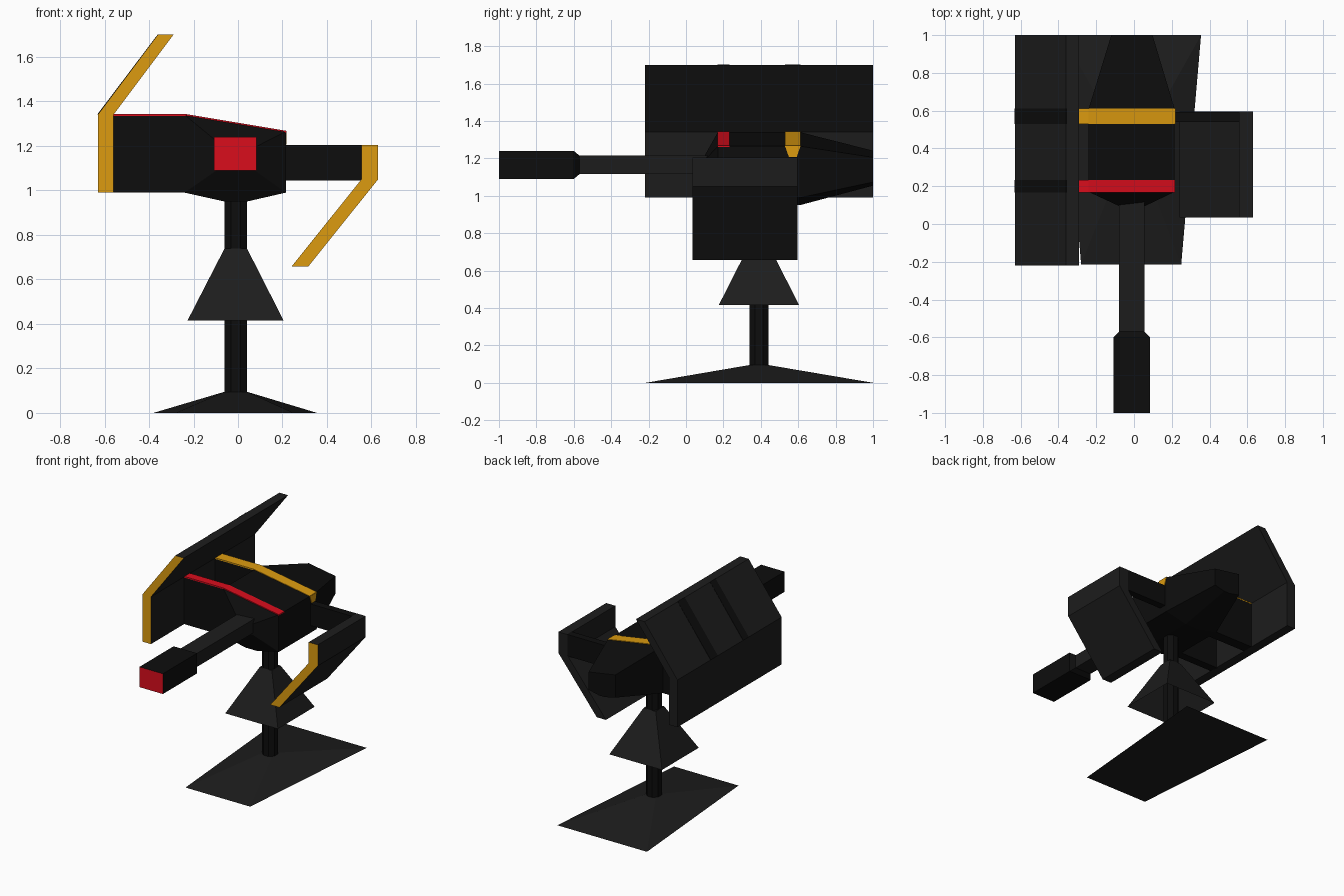
import bpy, bmesh, math

if "Cube" in bpy.data.objects:
    bpy.data.objects.remove(bpy.data.objects["Cube"])


def material(name, rgb):
    m = bpy.data.materials.new(name)
    m.diffuse_color = (*rgb, 1)
    m.use_nodes = True
    m.node_tree.nodes["Principled BSDF"].inputs["Base Color"].default_value = m.diffuse_color
    return m


BLACK = material("black", (0.004, 0.004, 0.004))
DARK = material("dark_grey", (0.012, 0.012, 0.012))
RED = material("red", (0.7, 0.004, 0.012))
GOLD = material("gold", (0.72, 0.33, 0.005))


def loft(name, rings, mat, front=None, caps=(True, True)):
    """Skin a series of equal-sized rings; optionally colour the first cap."""
    bm = bmesh.new()
    vs = [[bm.verts.new(p) for p in r] for r in rings]
    n = len(vs[0])
    for a, b in zip(vs, vs[1:]):
        for i in range(n):
            j = (i + 1) % n
            bm.faces.new((a[i], a[j], b[j], b[i]))
    if caps[0]:
        bm.faces.new(vs[0]).material_index = 1 if front else 0
    if caps[1]:
        bm.faces.new(vs[-1])
    bmesh.ops.recalc_face_normals(bm, faces=bm.faces)
    me = bpy.data.meshes.new(name)
    bm.to_mesh(me)
    bm.free()
    me.materials.append(mat)
    if front:
        me.materials.append(front)
    ob = bpy.data.objects.new(name, me)
    bpy.context.collection.objects.link(ob)
    return ob


def prism(name, profile, y0, y1, mat, front=None):
    """Extrude an (x, z) profile along y."""
    return loft(name, [[(x, y, z) for x, z in profile] for y in (y0, y1)], mat, front)


def rect(x0, x1, a0, a1):
    return [(x0, a0), (x1, a0), (x1, a1), (x0, a1)]


def flat(points, z):
    return [(x, y, z) for x, y in points]


CX, CY = -0.01, 0.39
post_top = rect(CX - 0.05, CX + 0.05, CY - 0.05, CY + 0.05)

# Stand: trapezoid foot, post and open skirt
foot = [(-0.28, -0.215), (0.25, -0.215), (0.355, 1.0), (-0.38, 1.0)]
loft("stand_foot", [flat(foot, 0), flat(post_top, 0.095)], DARK)
ring = [(CX + 0.054 * math.cos(math.pi * (i + 0.5) / 4),
         CY + 0.054 * math.sin(math.pi * (i + 0.5) / 4)) for i in range(8)]
loft("stand_post", [flat(ring, 0.08), flat(ring, 1.0)], BLACK)
skirt = rect(CX - 0.217, CX + 0.215, 0.175, 0.605)
loft("stand_skirt", [flat(skirt, 0.415), flat(post_top, 0.74)], DARK, caps=(False, True))

# Hull with tapered nose and tail
section = [(-0.24, 0.99), (-0.06, 0.95), (0.04, 0.95), (0.215, 0.99),
           (0.215, 1.265), (-0.24, 1.34)]


def hull_ring(y, s):
    cx, cz = -0.01, 1.15
    return [(cx + (x - cx) * s, y, cz + (z - cz) * s) for x, z in section]


loft("hull", [hull_ring(0.095, 0.3), hull_ring(0.17, 1), hull_ring(0.61, 1),
              hull_ring(1.0, 0.48)], BLACK)

# Left struts and the coloured bands running over them and the hull
band = [(-0.57, 1.335), (-0.24, 1.335), (0.217, 1.26),
        (0.217, 1.268), (-0.24, 1.344), (-0.57, 1.344)]
for name, y0, y1, mat in (("front", 0.168, 0.232, RED), ("rear", 0.53, 0.612, GOLD)):
    prism(name + "_strut", rect(-0.57, -0.23, 0.99, 1.336), y0 + 0.001, y1 - 0.001, BLACK)
    prism(name + "_band", band, y0, y1, mat)
    # Dark strip on the sloping outer wing face
    prism(name + "_wing_strip", [(-0.632, 1.342), (-0.36, 1.702), (-0.35, 1.69), (-0.62, 1.34)],
          y0, y1, BLACK)
tab = [(0.53, 1.265), (0.612, 1.265), (0.592, 1.207), (0.55, 1.207)]
loft("band_tab", [[(x, y, z) for y, z in tab] for x in (0.21, 0.219)], GOLD)

# Right arm
prism("right_arm", rect(0.2, 0.56, 1.045, 1.205), 0.54, 0.594, BLACK)

# Bent wings with gold leading edges
prism("left_wing", [(-0.63, 0.99), (-0.56, 0.99), (-0.56, 1.34), (-0.29, 1.70),
                    (-0.36, 1.70), (-0.63, 1.34)], -0.22, 1.0, DARK, GOLD)
prism("right_wing", [(0.555, 1.205), (0.63, 1.205), (0.63, 1.05), (0.315, 0.657),
                     (0.24, 0.657), (0.555, 1.05)], 0.035, 0.595, DARK, GOLD)

# Cannon with thick red-tipped muzzle
thin, thick = rect(-0.08, 0.055, 1.115, 1.215), rect(-0.108, 0.084, 1.09, 1.24)
prism("cannon_barrel", thin, -0.58, 0.14, DARK)
loft("cannon_muzzle", [[(x, y, z) for x, z in p] for p, y in
                       ((thick, -1.0), (thick, -0.6), (thin, -0.57))], BLACK, RED)
